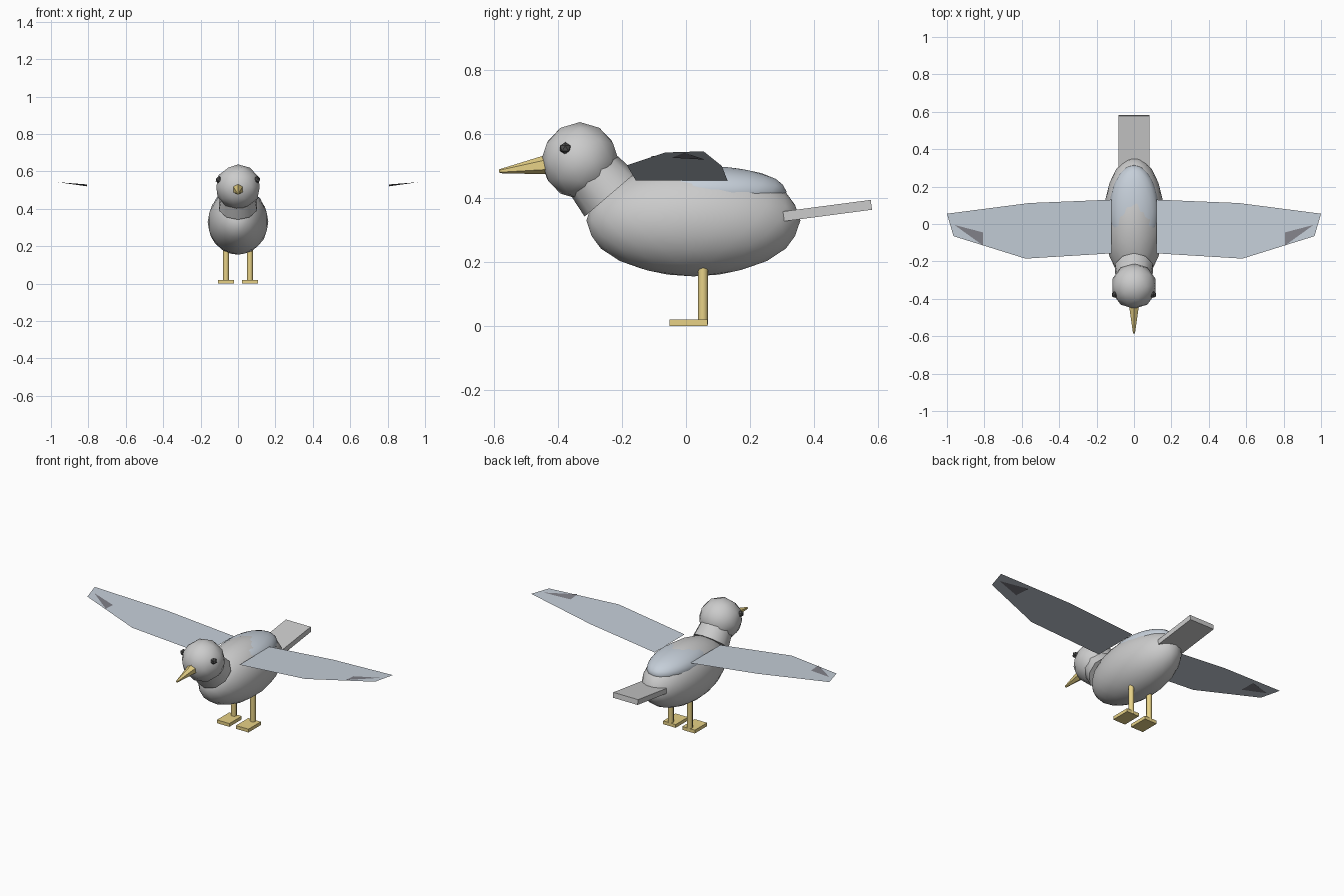
import bpy, math
from mathutils import Vector

if "Cube" in bpy.data.objects:
    bpy.data.objects.remove(bpy.data.objects["Cube"])


def material(name, r, g, b):
    m = bpy.data.materials.new(name)
    m.diffuse_color = (r, g, b, 1)
    m.use_nodes = True
    m.node_tree.nodes["Principled BSDF"].inputs["Base Color"].default_value = m.diffuse_color
    return m


WHITE = material("white_feather", 0.92, 0.92, 0.92)
PALE = material("pale_feather", 0.80, 0.80, 0.80)
SLATE = material("slate_feather", 0.56, 0.62, 0.69)
DARK = material("dark", 0.22, 0.22, 0.25)
BLACK = material("black", 0.08, 0.08, 0.08)
YELLOW = material("yellow", 0.80, 0.64, 0.24)


def finish(name, mat, smooth=None):
    ob = bpy.context.object
    ob.name = name
    ob.data.materials.append(mat)
    if smooth:
        bpy.ops.object.transform_apply(location=False, rotation=False, scale=True)
        bpy.ops.object.shade_smooth_by_angle(angle=math.radians(smooth))
    return ob


def ball(name, loc, radii, mat, level, smooth=60):
    bpy.ops.mesh.primitive_ico_sphere_add(subdivisions=level, radius=1, location=loc)
    bpy.context.object.scale = radii
    return finish(name, mat, smooth)


def taper(name, a, b, r1, r2, sides, mat, smooth=None):
    a, b = Vector(a), Vector(b)
    bpy.ops.mesh.primitive_cone_add(vertices=sides, radius1=r1, radius2=r2,
                                    depth=(b - a).length, location=(a + b) / 2)
    bpy.context.object.rotation_euler = (b - a).to_track_quat('Z', 'Y').to_euler()
    return finish(name, mat, smooth)


def box(name, loc, size, mat, tilt=0):
    bpy.ops.mesh.primitive_cube_add(size=1, location=loc, rotation=(tilt, 0, 0))
    bpy.context.object.scale = size
    return finish(name, mat)


def sheet(name, pts, mat):
    me = bpy.data.meshes.new(name)
    me.from_pydata(pts, [], [list(range(len(pts)))])
    me.materials.append(mat)
    ob = bpy.data.objects.new(name, me)
    bpy.context.collection.objects.link(ob)
    return ob


# Body, grey back, neck and head
ball("body", (0, 0.023, 0.33), (0.162, 0.335, 0.175), WHITE, 3)
ball("back_mantle", (0, 0.065, 0.42), (0.132, 0.25, 0.08), SLATE, 3)
taper("neck", (0, -0.237, 0.411), (0, -0.315, 0.502), 0.106, 0.09, 10, WHITE, 45)
ball("head", (0, -0.332, 0.517), (0.122, 0.122, 0.121), WHITE, 2)

# Bill and tail
taper("bill", (0, -0.42, 0.507), (0, -0.585, 0.484), 0.033, 0.006, 6, YELLOW)
box("tail", (0, 0.443, 0.361), (0.166, 0.277, 0.031), PALE, math.radians(7.5))


# Wings are single flat sheets rising outward
def wing_z(x):
    return 0.455 + (x - 0.12) * 0.104


WING = [(0.12, -0.157), (0.58, -0.185), (0.965, -0.065),
        (1.0, 0.055), (0.56, 0.112), (0.12, 0.13)]
# Dark tip patch, tilted through the wing sheet (x, y, height offset)
PATCH = [(0.807, -0.115, 0.004), (0.96, -0.005, 0), (0.807, 0.06, -0.006)]

for side, s in (("right", 1), ("left", -1)):
    wing = [(s * x, y, wing_z(x)) for x, y in WING]
    patch = [(s * x, y, wing_z(x) + d) for x, y, d in PATCH]
    sheet(side + "_wing", wing[::s], SLATE)
    sheet(side + "_wing_tip", patch[::s], DARK)
    # Eye, leg and foot
    ball(side + "_eye", (s * 0.102, -0.378, 0.556), (0.019,) * 3, BLACK, 1, 20)
    taper(side + "_leg", (s * 0.064, 0.053, 0.004), (s * 0.064, 0.053, 0.21),
          0.016, 0.016, 8, YELLOW, 50)
    box(side + "_foot", (s * 0.064, 0.008, 0.01), (0.084, 0.118, 0.02), YELLOW)
